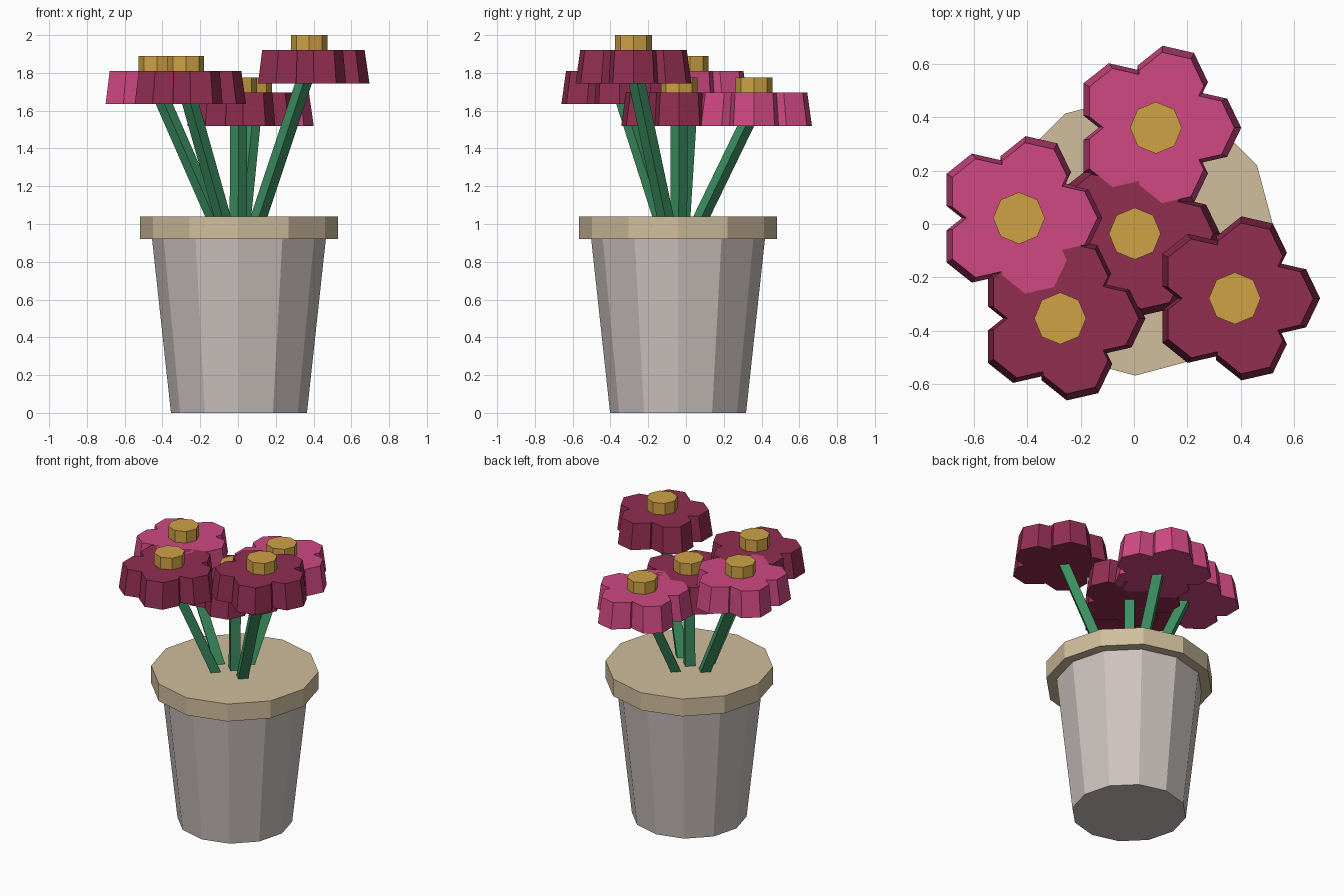
import bpy
import bmesh
from math import cos, sin, pi, tau
from mathutils import Vector

cube = bpy.data.objects.get("Cube")
if cube:
    bpy.data.objects.remove(cube, do_unlink=True)


def material(name, rgb):
    """Flat material from an sRGB colour given in 0-255."""
    linear = [((c / 255 + 0.055) / 1.055) ** 2.4 for c in rgb] + [1.0]
    mat = bpy.data.materials.new(name)
    mat.use_nodes = True
    mat.diffuse_color = linear
    mat.node_tree.nodes["Principled BSDF"].inputs["Base Color"].default_value = linear
    return mat


def add_frustum(bm, low, high, r_low, r_high, sides, turn=0.0):
    """Closed tapered prism between two level polygons."""
    rings = []
    for centre, r in ((low, r_low), (high, r_high)):
        angles = [turn + tau * i / sides for i in range(sides)]
        rings.append([bm.verts.new(Vector(centre) + Vector((r * cos(a), r * sin(a), 0)))
                      for a in angles])
    bottom, top = rings
    bm.faces.new(bottom[::-1])
    bm.faces.new(top)
    for i in range(sides):
        j = (i + 1) % sides
        bm.faces.new((bottom[i], bottom[j], top[j], top[i]))


def make_object(name, bm, mat):
    mesh = bpy.data.meshes.new(name)
    bm.to_mesh(mesh)
    bm.free()
    mesh.materials.append(mat)
    obj = bpy.data.objects.new(name, mesh)
    bpy.context.collection.objects.link(obj)
    return obj


def prism(name, mat, *shape):
    bm = bmesh.new()
    add_frustum(bm, *shape)
    return make_object(name, bm, mat)


stone = material("warm grey pot", (205, 196, 192))
tan = material("tan rim", (208, 190, 157))
green = material("stem green", (60, 143, 97))
gold = material("flower gold", (207, 162, 70))
pink = material("bright pink", (208, 73, 131))
wine = material("wine red", (146, 46, 81))

# Pot and its solid rim
PX, PY = 0.005, -0.042
prism("pot", stone, (PX, PY, 0), (PX, PY, 0.93), 0.36, 0.461, 12)
prism("rim", tan, (PX, PY, 0.92), (PX, PY, 1.04), 0.525, 0.525, 12)

# Flowers: name, x, y, underside height, petal colour
FLOWERS = (
    ("left_rear", 0.082, 0.36, 1.52, pink),
    ("right", -0.43, 0.022, 1.635, pink),
    ("middle", 0.003, -0.036, 1.52, wine),
    ("left_front", 0.377, -0.278, 1.745, wine),
    ("right_front", -0.276, -0.353, 1.635, wine),
)
HEIGHT, TAPER = 0.175, 0.92
PETAL_R, PETAL_OUT = 0.139, 0.18

for name, x, y, z, colour in FLOWERS:
    top = z + HEIGHT

    # Five overlapping tapered petals around a filled core
    bm = bmesh.new()
    add_frustum(bm, (x, y, z), (x, y, top), 0.1, 0.1 * TAPER, 8)
    for k in range(5):
        out = Vector((cos(tau * k / 5), sin(tau * k / 5), 0)) * PETAL_OUT
        add_frustum(bm, Vector((x, y, z)) + out, Vector((x, y, top)) + out * TAPER,
                    PETAL_R, PETAL_R * TAPER, 7)
    make_object(name + "_petals", bm, colour)

    # Raised centre
    prism(name + "_centre", gold, (x, y, top - 0.03), (x, y, top + 0.08), 0.097, 0.097, 8)

    # Square stem leaning out from the soil
    foot = Vector((0, -0.04, 1.0)).lerp(Vector((x, y, 1.0)), 0.26)
    prism(name + "_stem", green, foot, (x, y, z + 0.09), 0.045, 0.045, 4)
